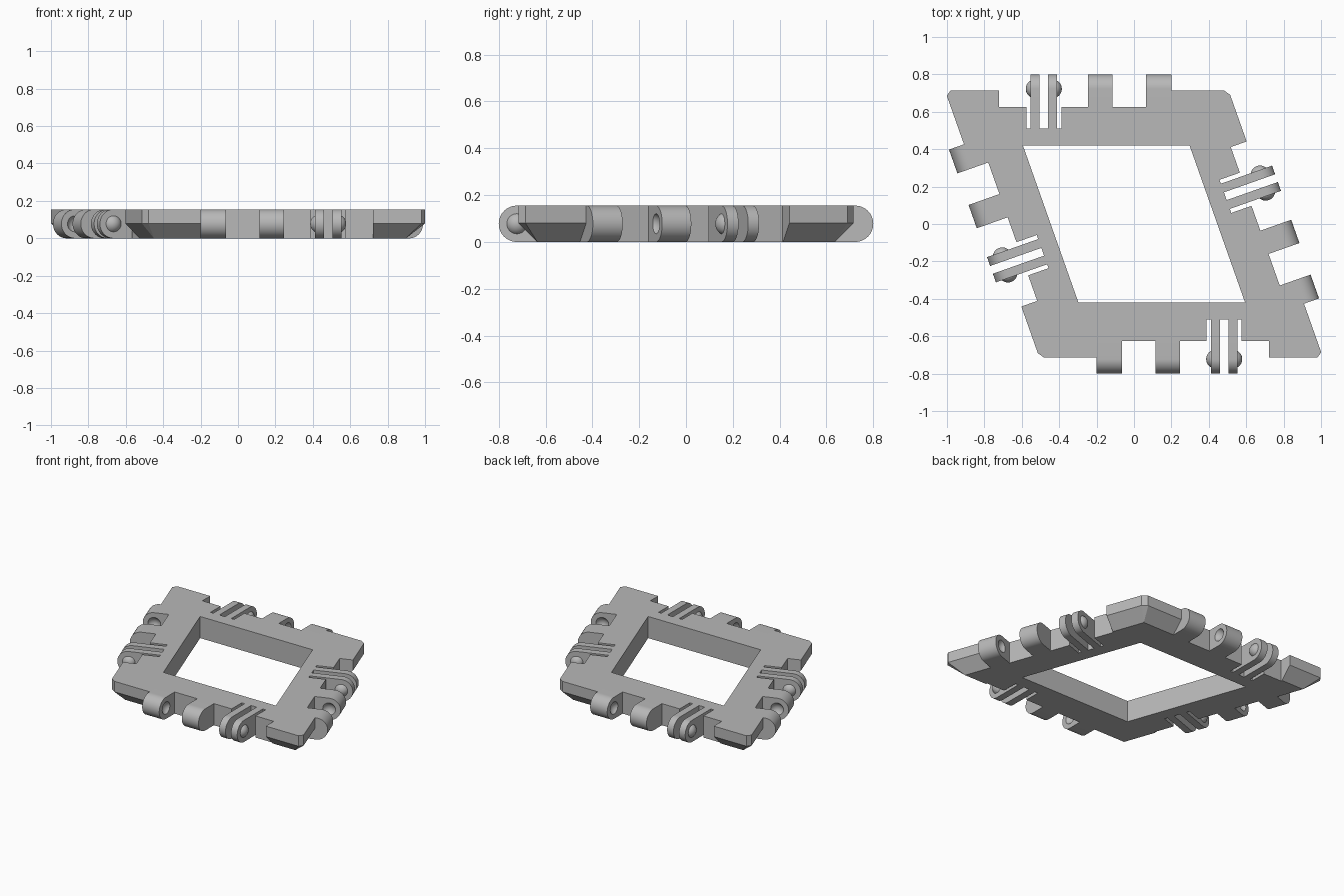
import bpy, bmesh, math
from mathutils import Matrix, Vector

cube = bpy.data.objects.get("Cube")
if cube:
    bpy.data.objects.remove(cube)

grey = bpy.data.materials.new("plain_grey")
grey.use_nodes = True
colour = (0.48, 0.48, 0.48, 1)
grey.diffuse_color = colour
grey.node_tree.nodes["Principled BSDF"].inputs["Base Color"].default_value = colour

H = 0.155            # frame thickness
R = H / 2            # rounded hinge end radius
OUT = 0.715          # distance from centre to each outer edge
RECESS = 0.625       # distance to the recessed edge
SLOT = 0.51          # distance to the slot ends
PIVOT = OUT + 0.0075 # hinge axis distance
BALL, RISE = 0.05, 0.025


def make(name, bm, matrix=Matrix()):
    bmesh.ops.recalc_face_normals(bm, faces=bm.faces)
    mesh = bpy.data.meshes.new(name)
    bm.to_mesh(mesh)
    bm.free()
    mesh.materials.append(grey)
    ob = bpy.data.objects.new(name, mesh)
    ob.matrix_world = matrix
    bpy.context.collection.objects.link(ob)
    return ob


def extrude(bm, points, vector):
    face = bm.faces.new([bm.verts.new(p) for p in points])
    res = bmesh.ops.extrude_face_region(bm, geom=[face], use_keep_orig=True)
    verts = [g for g in res["geom"] if isinstance(g, bmesh.types.BMVert)]
    bmesh.ops.translate(bm, verts=verts, vec=vector)


def activate(ob):
    bpy.ops.object.select_all(action='DESELECT')
    ob.select_set(True)
    bpy.context.view_layer.objects.active = ob


def cut(ob, cutter):
    mod = ob.modifiers.new("cut", 'BOOLEAN')
    mod.operation = 'DIFFERENCE'
    mod.solver = 'EXACT'
    mod.object = cutter
    activate(ob)
    bpy.ops.object.modifier_apply(modifier=mod.name)


def smooth(ob):
    activate(ob)
    bpy.ops.object.shade_smooth_by_angle(angle=math.radians(30))


def rhombus(a):
    s = math.sqrt(2)
    return [Vector(p) for p in ((s * a, -a), (a / s, a), (-s * a, a), (-a / s, -a))]


def clipped(a):
    # Rhombus with its four corners trimmed, two points per corner
    c = rhombus(a)
    pts = []
    for i, p in enumerate(c):
        trim = 0.031 if i % 2 == 0 else 0.026
        for q in (c[i - 1], c[(i + 1) % 4]):
            pts.append(p + (q - p).normalized() * trim)
    return pts


# Frame body: straight upper wall, sloping lower wall
bm = bmesh.new()
outline = clipped(OUT)
top = [bm.verts.new((*p, H)) for p in outline]
mid = [bm.verts.new((*p, 0.08)) for p in outline]
low = [bm.verts.new((*p, 0)) for p in rhombus(0.635)]
bm.faces.new(top)
bm.faces.new(low)
for i in range(8):
    j = (i + 1) % 8
    bm.faces.new((top[i], mid[i], mid[j], top[j]))
    a, b = low[i // 2], low[j // 2]
    bm.faces.new((mid[i], a, mid[j]) if a is b else (mid[i], a, b, mid[j]))
frame = make("frame", bm)

# Central opening
bm = bmesh.new()
extrude(bm, [(*p, -0.1) for p in rhombus(0.42)], (0, 0, 0.4))
cutters = [make("opening_cutter", bm)]

# Local frame of each side: x along the edge, -y outward, origin at mid-edge
turn = math.acos(-1 / 3)
shift = OUT / math.sqrt(8)
sides = {}
for name, angle, off in (("front", 0, shift), ("right_hand", turn, -shift),
                         ("back", math.pi, shift), ("left_hand", math.pi + turn, -shift)):
    sides[name] = Matrix.Rotation(angle, 4, 'Z') @ Matrix.Translation((off, 0, 0))

# Comb-shaped notch: long recess with three narrow slots
slots = ((0.135, 0.158), (0.208, 0.252), (0.301, 0.323))
comb = [(-0.452, -0.9), (-0.452, -RECESS)]
for x0, x1 in slots:
    comb += [(x0, -RECESS), (x0, -SLOT), (x1, -SLOT), (x1, -RECESS)]
comb += [(0.468, -RECESS), (0.468, -0.9)]
for name, matrix in sides.items():
    bm = bmesh.new()
    extrude(bm, [(*p, -0.1) for p in comb], (0, 0, 0.4))
    cutters.append(make(name + "_notch_cutter", bm, matrix))

bpy.context.view_layer.update()
for c in cutters:
    cut(frame, c)
    bpy.data.objects.remove(c)


def lug(bm, x0, x1):
    # Rounded hinge plate between two positions along the edge
    pts = [(x0, -RECESS, 0)]
    for i in range(33):
        t = math.pi * i / 32
        pts.append((x0, -PIVOT - R * math.sin(t), R - R * math.cos(t)))
    pts.append((x0, -RECESS, H))
    extrude(bm, pts, (x1 - x0, 0, 0))


def ball(bm, x, side):
    # Sphere whose cap rises to the given side of the plane at x
    place = Matrix.Translation((x - side * (BALL - RISE), -PIVOT, R))
    return bmesh.ops.create_uvsphere(
        bm, u_segments=32, v_segments=16, radius=BALL,
        matrix=place @ Matrix.Rotation(math.pi / 2, 4, 'Y'))["verts"]


for name, matrix in sides.items():
    # Two thick tabs with dimples on their facing sides
    for label, x0, x1, face, side in (("outer", -0.452, -0.317, -0.317, -1),
                                      ("inner", -0.138, -0.006, -0.138, 1)):
        bm = bmesh.new()
        lug(bm, x0, x1)
        tab = make(f"{name}_{label}_tab", bm, matrix)
        bm = bmesh.new()
        ball(bm, face, side)
        dimple = make("dimple_cutter", bm, matrix)
        bpy.context.view_layer.update()
        cut(tab, dimple)
        bpy.data.objects.remove(dimple)
        smooth(tab)

    # Two thin spring fingers with rounded bumps on their outer sides
    for label, x0, x1, face, side in (("first", 0.158, 0.208, 0.158, -1),
                                      ("second", 0.252, 0.301, 0.301, 1)):
        bm = bmesh.new()
        verts = ball(bm, face, side)
        bmesh.ops.bisect_plane(bm, geom=bm.verts[:] + bm.edges[:] + bm.faces[:],
                               plane_co=(face, 0, 0), plane_no=(side, 0, 0),
                               clear_inner=True)
        lug(bm, x0, x1)
        smooth(make(f"{name}_{label}_finger", bm, matrix))
